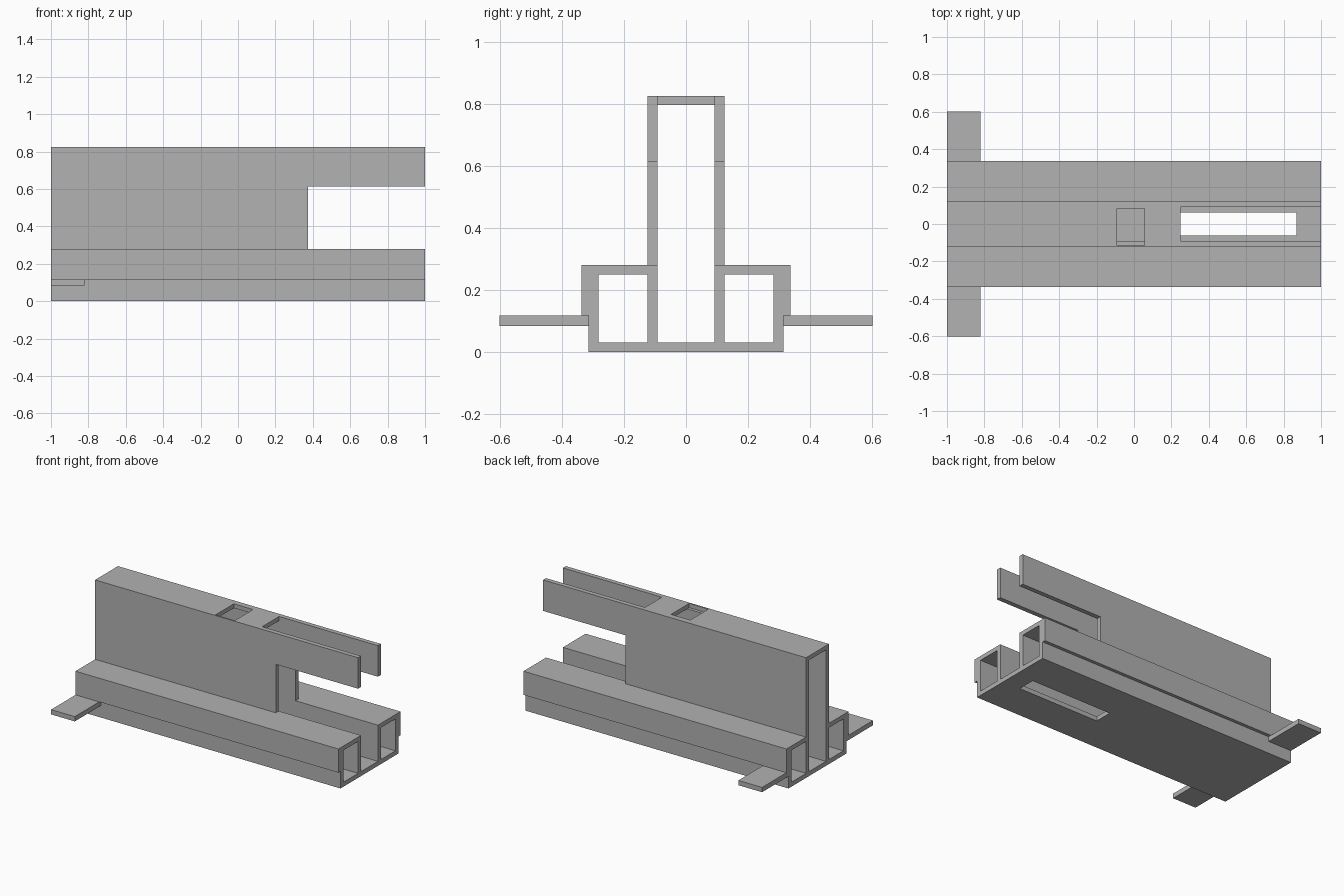
import bpy
import bmesh
from mathutils import Vector

if "Cube" in bpy.data.objects:
    bpy.data.objects.remove(bpy.data.objects["Cube"])

# Single flat grey
GREY = (0.445, 0.445, 0.445, 1.0)
grey = bpy.data.materials.new("plain grey")
grey.use_nodes = True
grey.diffuse_color = GREY
grey.node_tree.nodes["Principled BSDF"].inputs["Base Color"].default_value = GREY


def finish(name, bm):
    bmesh.ops.recalc_face_normals(bm, faces=bm.faces)
    mesh = bpy.data.meshes.new(name)
    bm.to_mesh(mesh)
    bm.free()
    mesh.materials.append(grey)
    obj = bpy.data.objects.new(name, mesh)
    bpy.context.collection.objects.link(obj)
    return obj


def box(name, xs, ys, zs):
    bm = bmesh.new()
    bmesh.ops.create_cube(bm, size=1)
    lo, hi = (Vector(c) for c in zip(xs, ys, zs))
    for v in bm.verts:
        v.co = [lo[i] if v.co[i] < 0 else hi[i] for i in range(3)]
    return finish(name, bm)


def extrude_profile(name, half, x0, x1):
    """Mirror a half outline across y = 0 and sweep it along x."""
    outline = half + [(-y, z) for y, z in reversed(half)]
    bm = bmesh.new()
    face = bm.faces.new([bm.verts.new((x0, y, z)) for y, z in outline])
    swept = bmesh.ops.extrude_face_region(bm, geom=[face])["geom"]
    verts = [g for g in swept if isinstance(g, bmesh.types.BMVert)]
    bmesh.ops.translate(bm, verts=verts, vec=(x1 - x0, 0, 0))
    return finish(name, bm)


def cut(target, xs, ys, zs):
    cutter = box("cutter", xs, ys, zs)
    cutter.hide_render = True
    mod = target.modifiers.new("cut", "BOOLEAN")
    mod.operation = "DIFFERENCE"
    mod.solver = "EXACT"
    mod.object = cutter
    bpy.context.view_layer.objects.active = target
    bpy.ops.object.modifier_apply(modifier=mod.name)
    bpy.data.objects.remove(cutter)


# Main dimensions
FOOT, SHOULDER, TOWER = 0.3145, 0.337, 0.124
INNER = 0.092
STEP, DECK, TOP = 0.117, 0.28, 0.826
FLOOR, ROOF = 0.031, 0.797
THROUGH = (-1.1, 1.1)

# Outer body: stepped base with a tall central housing
rail_body = extrude_profile("rail_body", [
    (FOOT, 0), (FOOT, STEP), (SHOULDER, STEP),
    (SHOULDER, DECK), (TOWER, DECK), (TOWER, TOP)], -1, 1)

# Lengthwise hollow channels
cut(rail_body, THROUGH, (-INNER, INNER), (FLOOR, ROOF))
for ys in ((TOWER, 0.282), (-0.282, -TOWER)):
    cut(rail_body, THROUGH, ys, (FLOOR, 0.25))

# Side opening, roof slot, roof port and floor slot
cut(rail_body, (0.374, 1.1), (-0.2, 0.2), (DECK, 0.613))
cut(rail_body, (0.248, 1.1), (-INNER, INNER), (0.7, 0.9))
cut(rail_body, (-0.09, 0.056), (-0.114, 0.083), (ROOF, 0.9))
cut(rail_body, (0.248, 0.868), (-0.0615, 0.0615), (-0.1, 0.1))

# Mounting tabs tucked under the shoulders
box("front_tab", (-1, -0.82), (-0.602, -FOOT), (0.084, STEP))
box("back_tab", (-1, -0.82), (FOOT, 0.602), (0.084, STEP))
